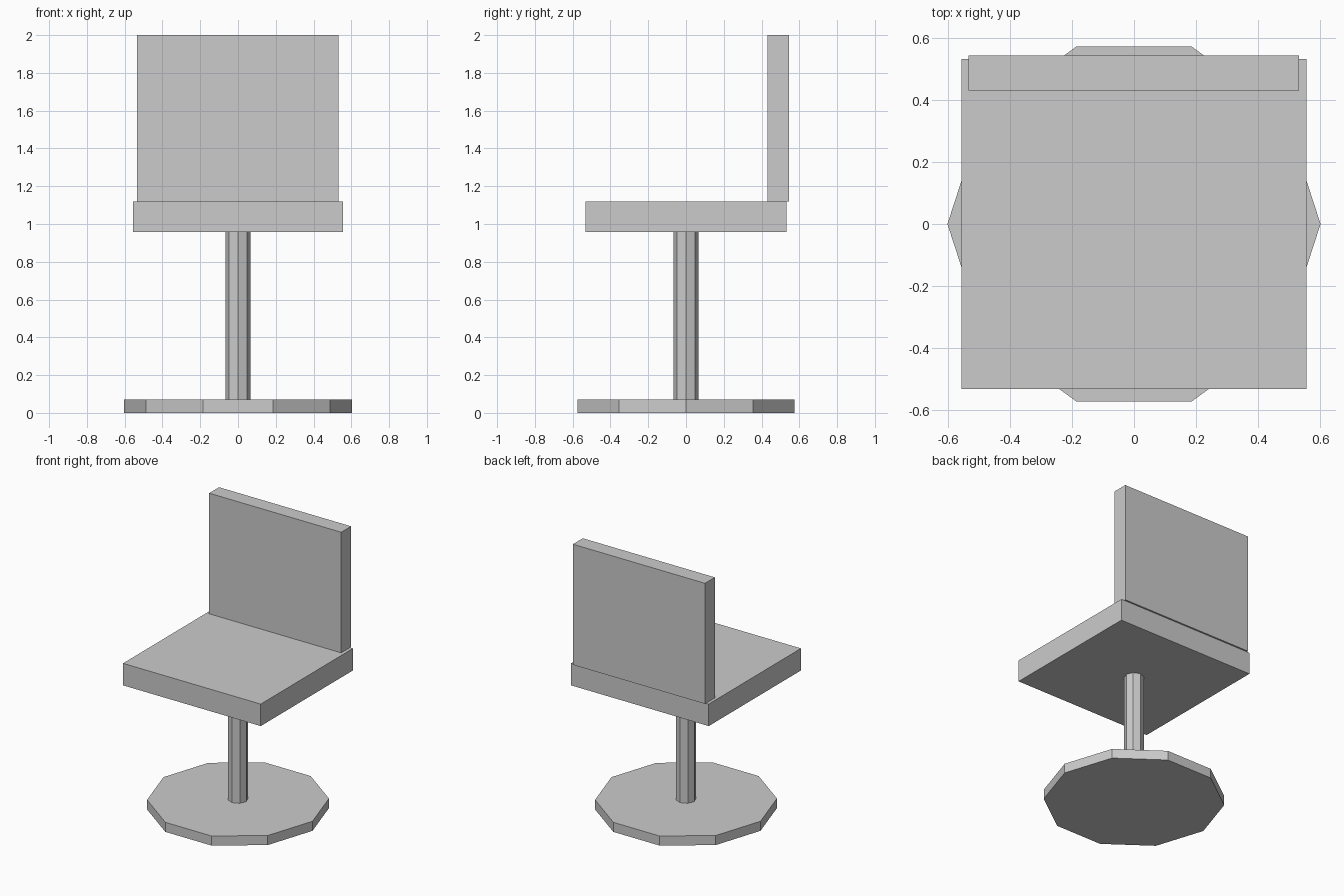
import bpy

if "Cube" in bpy.data.objects:
    bpy.data.objects.remove(bpy.data.objects["Cube"])

grey = bpy.data.materials.new("light_grey")
grey.diffuse_color = (0.6, 0.6, 0.6, 1)
grey.use_nodes = True
grey.node_tree.nodes["Principled BSDF"].inputs["Base Color"].default_value = grey.diffuse_color


def finish(name):
    obj = bpy.context.object
    obj.name = name
    obj.data.materials.append(grey)
    return obj


def box(name, lo, hi):
    """Box between two opposite corners."""
    centre = [(a + b) / 2 for a, b in zip(lo, hi)]
    bpy.ops.mesh.primitive_cube_add(size=1, location=centre)
    obj = finish(name)
    obj.scale = [b - a for a, b in zip(lo, hi)]
    bpy.ops.object.transform_apply(location=False, rotation=False, scale=True)


def prism(name, sides, radius, z0, z1):
    """Upright flat-sided prism with a corner on the +x axis."""
    bpy.ops.mesh.primitive_cylinder_add(vertices=sides, radius=radius, depth=z1 - z0,
                                        location=(0, 0, (z0 + z1) / 2),
                                        rotation=(0, 0, -1.5707963))
    bpy.ops.object.transform_apply(location=False, rotation=True, scale=False)
    finish(name)


# Foot and post
prism("base_plate", 10, 0.603, 0.0, 0.07)
prism("post", 8, 0.067, 0.07, 0.957)

# Seat and backrest
box("seat", (-0.557, -0.533, 0.957), (0.557, 0.533, 1.118))
box("backrest", (-0.535, 0.431, 1.118), (0.533, 0.545, 2.0))
